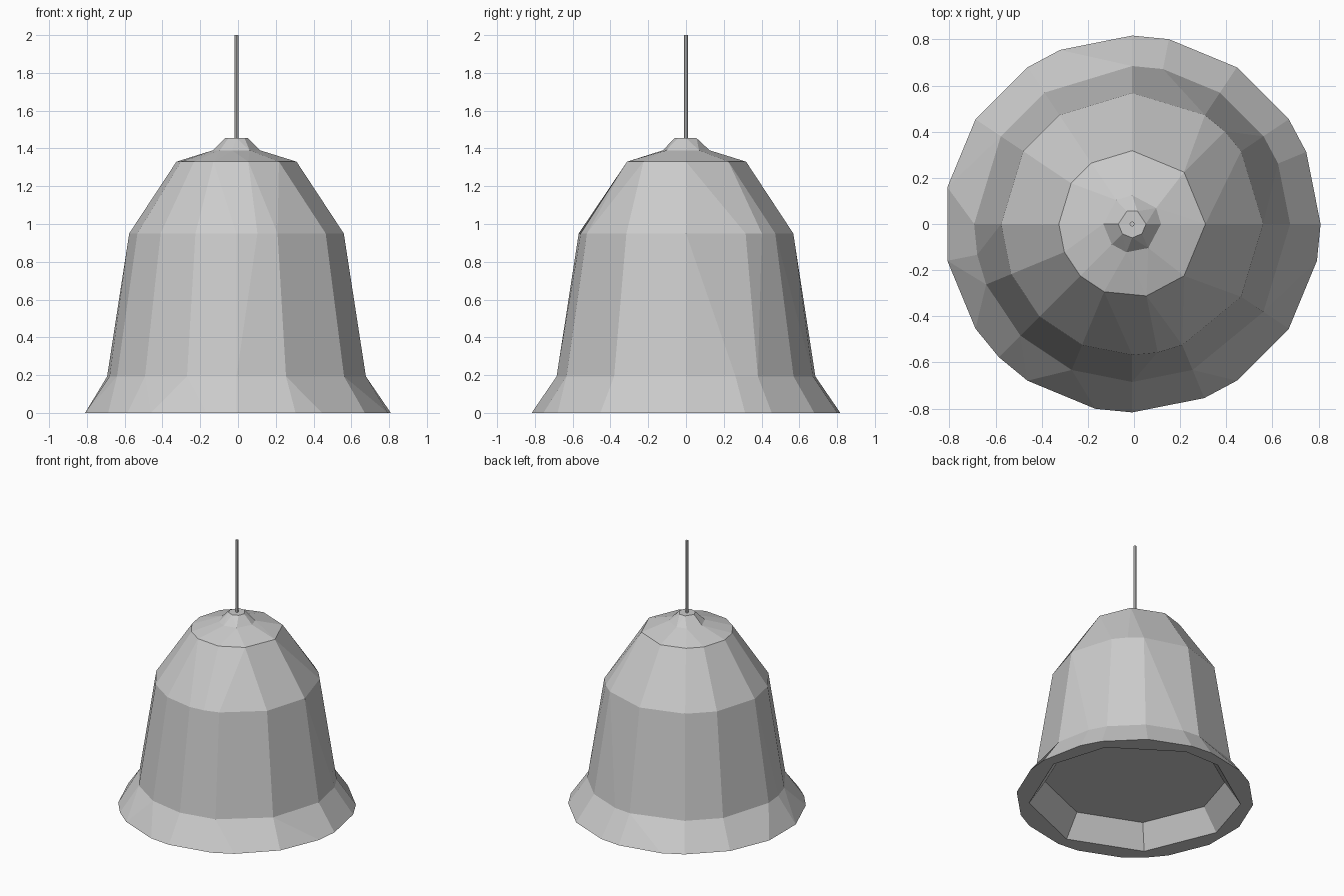
import bpy, bmesh, math

if "Cube" in bpy.data.objects:
    bpy.data.objects.remove(bpy.data.objects["Cube"])

STEP = 2 * math.pi / 32   # every ring is a thinned-out 32-gon
CX = -0.008

grey = bpy.data.materials.new("light grey")
grey.diffuse_color = (0.6, 0.6, 0.6, 1)
grey.use_nodes = True
grey.node_tree.nodes["Principled BSDF"].inputs["Base Color"].default_value = grey.diffuse_color


def stitch(bm, a, ia, b, ib):
    """Bridge two rings of differing counts, walking round by angle."""
    i = j = 0
    ia, ib = ia + [32], ib + [32]
    while i < len(a) or j < len(b):
        na = ia[i + 1] if i < len(a) else 99
        nb = ib[j + 1] if j < len(b) else 99
        va, vb = a[i % len(a)], b[j % len(b)]
        wa, wb = a[(i + 1) % len(a)], b[(j + 1) % len(b)]
        if na == nb:
            bm.faces.new((va, wa, wb, vb))
            i, j = i + 1, j + 1
        elif na < nb:
            bm.faces.new((va, wa, vb))
            i += 1
        else:
            bm.faces.new((va, wb, vb))
            j += 1


def lathe(name, rings):
    """Closed flat-shaded body from (radius, height, step list) rings."""
    bm = bmesh.new()
    prev = None
    for k, (r, z, idx) in enumerate(rings):
        vs = [bm.verts.new((CX + r * math.cos(n * STEP), r * math.sin(n * STEP), z))
              for n in idx]
        if prev:
            stitch(bm, prev[0], prev[1], vs, idx)
        if k in (0, len(rings) - 1):
            bm.faces.new(vs)
        prev = (vs, idx)
    bmesh.ops.recalc_face_normals(bm, faces=bm.faces)
    me = bpy.data.meshes.new(name)
    bm.to_mesh(me)
    bm.free()
    me.materials.append(grey)
    ob = bpy.data.objects.new(name, me)
    bpy.context.collection.objects.link(ob)
    return ob


inner = [0, 3, 7, 9, 13, 16, 20, 24, 28]
neck = [0, 3, 8, 11, 16, 20, 23, 27]

# Shade: diffuser disc, inner lip, rim, flare, wall, shoulder, roof
lathe("shade", [
    (0.62, 0.165, inner),
    (0.73, 0.0, inner),
    (0.817, 0.0, [0, 2, 3, 5, 7, 8, 10, 11, 13, 15, 17, 19, 20, 21, 23, 24, 26, 27, 29, 31]),
    (0.685, 0.193, [0, 2, 3, 5, 7, 8, 11, 13, 16, 17, 18, 20, 22, 24, 26, 29]),
    (0.568, 0.95, [0, 3, 4, 5, 8, 11, 13, 16, 18, 20, 22, 24, 25, 26, 29]),
    (0.318, 1.33, [0, 4, 8, 11, 13, 16, 18, 20, 22, 25, 28]),
    (0.125, 1.39, neck),
])

# Cap that grips the cord
lathe("cap", [
    (0.125, 1.39, neck),
    (0.06, 1.455, [0, 6, 10, 16, 20, 24, 28]),
])

# Hanging cord
octagon = list(range(0, 32, 4))
lathe("cord", [(0.011, 1.44, octagon), (0.011, 2.0, octagon)])
